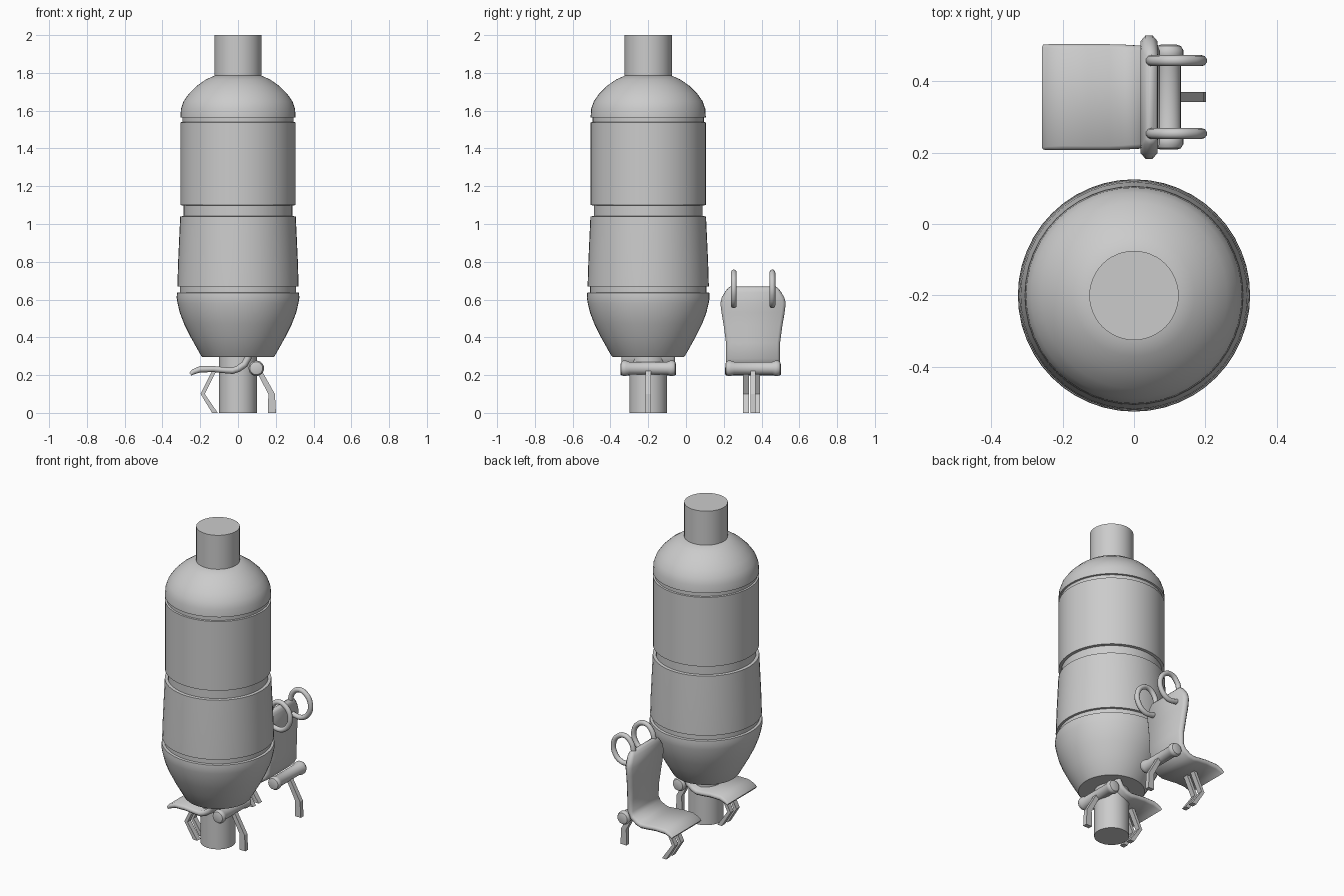
import bpy, bmesh, math
from mathutils import Vector

if "Cube" in bpy.data.objects:
    bpy.data.objects.remove(bpy.data.objects["Cube"])


def finish(name, bm, angle=35, smooth=True):
    bmesh.ops.recalc_face_normals(bm, faces=bm.faces)
    mesh = bpy.data.meshes.new(name)
    bm.to_mesh(mesh)
    bm.free()
    obj = bpy.data.objects.new(name, mesh)
    bpy.context.collection.objects.link(obj)
    bpy.ops.object.select_all(action='DESELECT')
    obj.select_set(True)
    bpy.context.view_layer.objects.active = obj
    if smooth:
        bpy.ops.object.shade_smooth_by_angle(angle=math.radians(angle))
    return obj


def loft(bm, rings):
    """Skin a list of closed rings and cap both ends."""
    loops = [[bm.verts.new(p) for p in ring] for ring in rings]
    n = len(loops[0])
    for a, b in zip(loops, loops[1:]):
        for i in range(n):
            j = (i + 1) % n
            bm.faces.new((a[i], a[j], b[j], b[i]))
    bm.faces.new(loops[0])
    bm.faces.new(loops[-1][::-1])


def lathe(name, profile, centre, axis='z', seg=48):
    """Turn (radius, height) points around the z or y axis."""
    rings = []
    for r, h in profile:
        ring = []
        for i in range(seg):
            a = 2 * math.pi * i / seg
            c, s = r * math.cos(a), r * math.sin(a)
            p = Vector((c, s, h)) if axis == 'z' else Vector((c, h, s))
            ring.append(p + Vector(centre))
        rings.append(ring)
    bm = bmesh.new()
    loft(bm, rings)
    return finish(name, bm)


def tangent_normal(path, i):
    a, b = path[max(i - 1, 0)], path[min(i + 1, len(path) - 1)]
    t = Vector((b[0] - a[0], 0, b[1] - a[1])).normalized()
    return Vector((-t.z, 0, t.x))


def shell(name, rows, yc):
    """Padded seat: rows of x, z, half width, thickness."""
    bm = bmesh.new()
    rings = []
    for i, (x, z, w, th) in enumerate(rows):
        n = tangent_normal(rows, i)
        h = th / 2
        outline = [(-w, -h * .4), (-w + h * .7, -h), (w - h * .7, -h), (w, -h * .4),
                   (w, h * .4), (w - h * .7, h), (-w + h * .7, h), (-w, h * .4)]
        rings.append([Vector((x, yc + u, z)) + n * v for u, v in outline])
    loft(bm, rings)
    return finish(name, bm, 60)


def strip(name, path, y0, y1, th):
    """Flat bent bar following an x, z path."""
    bm = bmesh.new()
    rings = []
    for x, z, t in path:
        rings.append([(x - t / 2, y0, z), (x + t / 2, y0, z),
                      (x + t / 2, y1, z), (x - t / 2, y1, z)])
    loft(bm, rings)
    return finish(name, bm, smooth=False)


def handle(name, path, y, radius):
    """Round tube through x, z points."""
    curve = bpy.data.curves.new(name, 'CURVE')
    curve.dimensions = '3D'
    curve.bevel_depth = radius
    curve.bevel_resolution = 3
    curve.resolution_u = 5
    curve.use_fill_caps = True
    sp = curve.splines.new('BEZIER')
    sp.bezier_points.add(len(path) - 1)
    for p, (x, z) in zip(sp.bezier_points, path):
        p.co = (x, y, z)
        p.handle_left_type = p.handle_right_type = 'AUTO'
    obj = bpy.data.objects.new(name, curve)
    bpy.context.collection.objects.link(obj)


# Tank body with recessed bands
TANK_Y = -0.2
lathe("tank_body", [
    (.19, .297), (.195, .302), (.25, .40), (.285, .47), (.308, .53), (.32, .58),
    (.325, .61), (.323, .636), (.308, .638), (.308, .668), (.321, .67),
    (.317, .80), (.306, 1.04), (.288, 1.042), (.288, 1.098), (.305, 1.1),
    (.305, 1.538), (.295, 1.54), (.295, 1.563), (.305, 1.565), (.302, 1.61),
    (.288, 1.65), (.26, 1.69), (.22, 1.73), (.17, 1.765), (.125, 1.785)],
    (0, TANK_Y, 0))

# Top neck and bottom post
lathe("top_neck", [(.125, 1.77), (.125, 2.0)], (0, TANK_Y, 0))
lathe("bottom_post", [(.1, 0), (.1, .31)], (0, TANK_Y, 0))

# Seat: pan, bend and backrest in one padded shell
SEAT = [
    (-.252, .205, .147, .018), (-.235, .218, .148, .028), (-.20, .231, .148, .034),
    (-.13, .232, .148, .032), (-.07, .226, .148, .032), (-.03, .223, .147, .034),
    (0, .233, .145, .035), (.035, .257, .143, .036), (.052, .29, .142, .038),
    (.052, .37, .143, .042), (.046, .46, .155, .044), (.042, .53, .167, .046),
    (.042, .58, .173, .048), (.042, .61, .166, .048), (.045, .64, .148, .046),
    (.048, .66, .132, .036), (.05, .667, .122, .02)]
RING = [(.045, .65), (.062, .708), (.105, .742), (.155, .728), (.187, .675),
        (.178, .615), (.135, .574), (.085, .572), (.045, .585)]

for label, yc in (("rear", .355), ("front", -.2)):
    shell(label + "_seat", SEAT, yc)

    # Roll behind the seat, thicker at its ends
    half = [(.022, .147), (.034, .143), (.041, .132), (.041, .118), (.034, .10)]
    lathe(label + "_roll", [(r, -h) for r, h in half] + half[::-1],
          (.097, yc, .236), axis='y', seg=24)

    # Single back leg
    strip(label + "_back_leg", [(.11, .225, .03), (.178, .10, .035), (.18, 0, .042)],
          yc - .014, yc + .014, .03)

    # Paired front legs and shoulder handles
    for side in (-1, 1):
        tag = "_left" if side < 0 else "_right"
        a, b = yc + side * .014 - .008, yc + side * .046 - .008
        strip(label + tag + "_front_leg",
              [(-.125, .225, .022), (-.187, .10, .022), (-.122, 0, .03)],
              min(a, b), max(a, b), .02)
        handle(label + tag + "_handle", RING, yc + side * .102, .0155)
